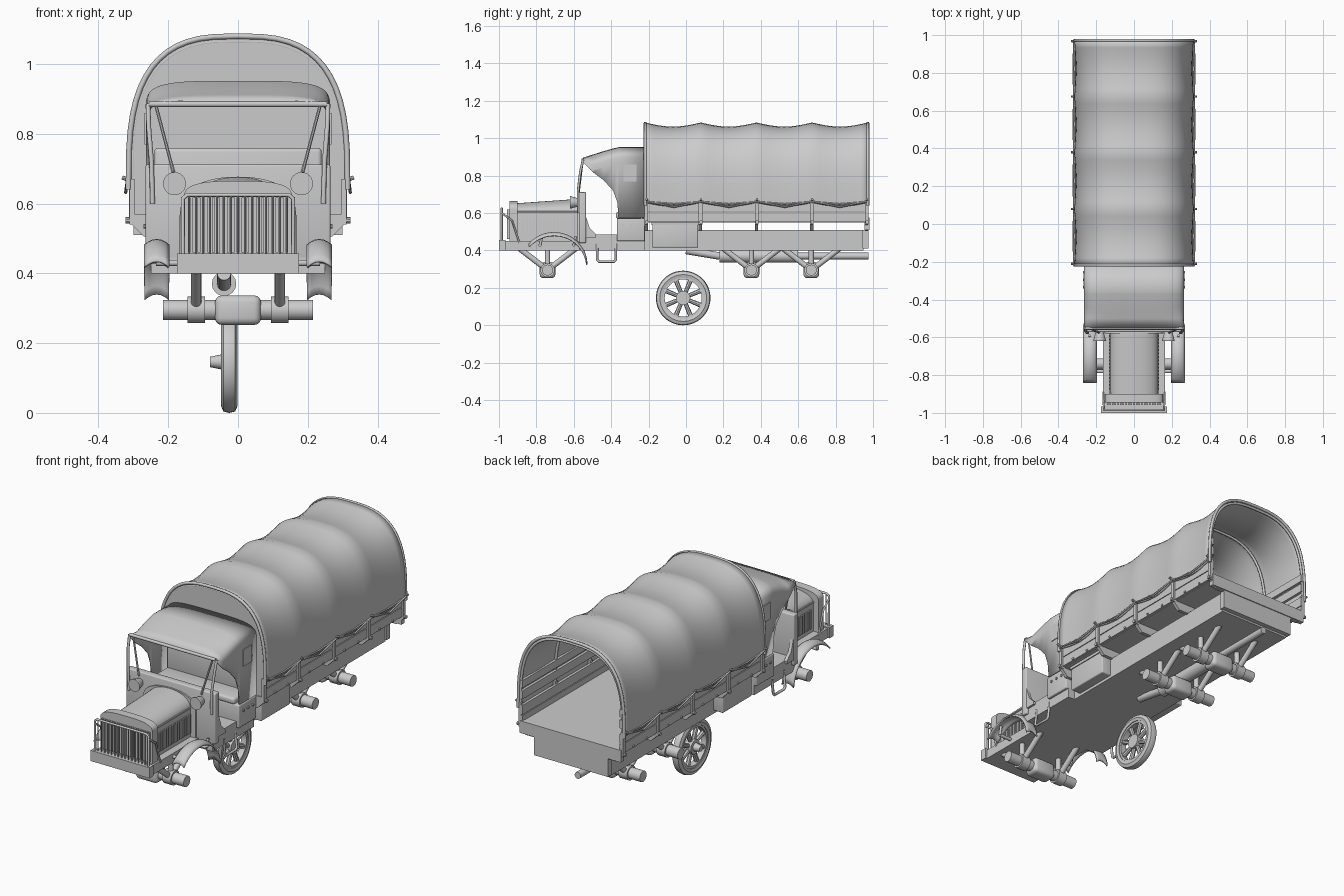
import bpy, bmesh, math
from mathutils import Vector

if "Cube" in bpy.data.objects:
    bpy.data.objects.remove(bpy.data.objects["Cube"])

GREY = bpy.data.materials.new("plain_grey")
GREY.use_nodes = True
GREY.diffuse_color = (0.6, 0.6, 0.6, 1)
GREY.node_tree.nodes["Principled BSDF"].inputs["Base Color"].default_value = (0.6, 0.6, 0.6, 1)


def finish(name, bm, angle=35):
    bmesh.ops.recalc_face_normals(bm, faces=bm.faces[:])
    me = bpy.data.meshes.new(name)
    bm.to_mesh(me)
    bm.free()
    me.materials.append(GREY)
    ob = bpy.data.objects.new(name, me)
    bpy.context.collection.objects.link(ob)
    bpy.ops.object.select_all(action='DESELECT')
    ob.select_set(True)
    bpy.context.view_layer.objects.active = ob
    bpy.ops.object.shade_smooth_by_angle(angle=math.radians(angle))
    return ob


def box(name, x, y, z, bevel=0):
    bm = bmesh.new()
    bmesh.ops.create_cube(bm, size=1)
    for v in bm.verts:
        v.co = [(r[0] + r[1]) / 2 + c * (r[1] - r[0]) for c, r in zip(v.co, (x, y, z))]
    if bevel:
        bmesh.ops.bevel(bm, geom=bm.edges[:], offset=bevel, segments=3, profile=0.5, affect='EDGES')
    return finish(name, bm)


def rod(name, a, b, r, r2=None, sides=16):
    a, b = Vector(a), Vector(b)
    bm = bmesh.new()
    bmesh.ops.create_cone(bm, cap_ends=True, segments=sides, radius1=r,
                          radius2=r if r2 is None else r2, depth=(b - a).length)
    turn = (b - a).to_track_quat('Z', 'Y')
    for v in bm.verts:
        v.co = turn @ v.co + (a + b) / 2
    return finish(name, bm)


def tube(name, pts, r, closed=False):
    cu = bpy.data.curves.new(name, 'CURVE')
    cu.dimensions = '3D'
    cu.bevel_depth, cu.bevel_resolution, cu.use_fill_caps = r, 2, True
    sp = cu.splines.new('POLY')
    sp.points.add(len(pts) - 1)
    for p, co in zip(sp.points, pts):
        p.co = (*co, 1)
    sp.use_cyclic_u = closed
    cu.materials.append(GREY)
    ob = bpy.data.objects.new(name, cu)
    bpy.context.collection.objects.link(ob)
    return ob


def loft(name, rows, cap=False, closed=False, thick=0, angle=35):
    bm = bmesh.new()
    vs = [[bm.verts.new(p) for p in row] for row in rows]
    n = len(rows[0])
    for a, b in zip(vs, vs[1:]):
        for i in range(n if closed else n - 1):
            j = (i + 1) % n
            bm.faces.new((a[i], a[j], b[j], b[i]))
    if cap:
        bm.faces.new(vs[0])
        bm.faces.new(vs[-1])
    ob = finish(name, bm, angle)
    if thick:
        m = ob.modifiers.new("thickness", 'SOLIDIFY')
        m.thickness, m.offset = thick, 0
    return ob


def arch(y, w, base, h, n, low, steps=28):
    """Rounded hoop section with straight legs down to low."""
    pts = [(w, y, low)]
    for i in range(steps + 1):
        a = math.pi * i / steps
        c, s = math.cos(a), math.sin(a)
        pts.append((math.copysign(abs(c) ** (2 / n), c) * w, y, base + h * max(s, 0) ** (2 / n)))
    return pts + [(-w, y, low)]


# Chassis, bumper and bed
box("front_chassis", (-.165, .165), (-.97, -.5), (.40, .45))
box("front_bumper", (-.175, .175), (-1, -.965), (.40, .457))
box("main_chassis", (-.21, .21), (-.36, .95), (.40, .51))
box("rear_sill", (-.22, .22), (.945, .975), (.41, .51))
box("bed_floor", (-.29, .29), (-.21, .975), (.55, .572))
BOWS = [-.21, .08, .38, .675, .968]
for y in BOWS:
    loft("bed_crossmember", [[(-.27, v, .505), (.27, v, .505), (.305, v, .54), (.305, v, .57), (-.305, v, .57),
                              (-.305, v, .54)] for v in (y - .012, y + .006)], True, True)
box("rear_bed_beam", (-.30, .30), (.955, .98), (.51, .575))

# Canvas cover with sagging panels between the hoops
rows = []
for k in range(33):
    t = k / 8
    sag = math.sin(math.pi * (t % 1))
    y = -.218 + k / 32 * 1.19
    rows.append(arch(y, .314 - .008 * sag, .66, .42 - .022 * sag, 2.9, .655 - .02 * sag, 36))
loft("canvas_cover", rows, thick=.008, angle=60)
bm = bmesh.new()
bm.faces.new([bm.verts.new(p) for p in arch(-.216, .312, .66, .417, 2.9, .56)])
finish("cover_front_panel", bm)
for y in BOWS:
    tube("cover_hoop", arch(y, .303, .66, .405, 2.9, .57), .007)
tube("rear_hem", arch(.972, .314, .66, .42, 2.9, .64), .008)
tube("front_hem", arch(-.218, .314, .66, .42, 2.9, .64), .008)

# Axles with hanging struts
for y in (-.74, .35, .67):
    rod("axle", (-.215, y, .295), (.215, y, .295), .029, sides=24)
    box("axle_housing", (-.066, .066), (y - .042, y + .042), (.252, .337), .02)
# Exhaust under the frame
rod("silencer", (-.04, .18, .37), (-.04, .60, .37), .035)
rod("tail_pipe", (-.04, .60, .37), (-.04, .975, .37), .018)
rod("drive_shaft", (-.04, .0, .40), (-.04, .18, .37), .02)

# Wheel standing beneath the frame
WC = Vector((-.025, -.015, .146))


def ring(name, section, steps=48):
    rr = [[(x, WC.y + r * math.cos(a), WC.z + r * math.sin(a)) for x, r in section]
          for a in (2 * math.pi * i / steps for i in range(steps + 1))]
    loft(name, rr, closed=True)


ring("tyre", [(-.045, .110), (-.049, .125), (-.042, .142), (-.025, .146), (-.008, .142), (-.001, .125), (-.005, .110)])
ring("wheel_rim", [(-.041, .099), (-.041, .112), (-.009, .112), (-.009, .099)])
rod("wheel_hub", (-.045, WC.y, WC.z), (-.005, WC.y, WC.z), .038, sides=24)
rod("hub_cap", (-.045, WC.y, WC.z), (-.08, WC.y, WC.z), .022, .015)
for i in range(8):
    a = math.pi * (i + .5) / 4
    d = Vector((0, math.cos(a), math.sin(a)))
    rod("wheel_spoke", WC + d * .03, WC + d * .104, .011, .013, 8)

# Bonnet, radiator and guard
loft("bonnet", [arch(y, .125, .60, h, 2.1, .44) for y, h in ((-.94, .05), (-.57, .076))], True, True, angle=30)
loft("radiator", [arch(y, .155, .615, .05, 3, .45) for y in (-.945, -.90)], True, True)
loft("bonnet_cowl", [arch(y, .155, .60, .077, 2.2, .44) for y in (-.58, -.565)], True, True)
for i in range(21):
    x = -.14 + .014 * i
    box("grille_bar", (x - .004, x + .004), (-.957, -.94), (.46, .618))
tube("guard_frame", [(-.158, -.985, .45), (-.158, -.985, .615), (-.145, -.985, .625), (.145, -.985, .625),
                     (.158, -.985, .615), (.158, -.985, .45)], .006)
for i in range(15):
    x = -.14 + .02 * i
    rod("guard_bar", (x, -.985, .45), (x, -.985, .625), .003, sides=6)

# Cab
box("dashboard_panel", (-.265, .265), (-.572, -.535), (.44, .712), .006)
box("cab_floor", (-.25, .25), (-.572, -.22), (.40, .485))
box("seat_base", (-.265, .265), (-.37, -.22), (.45, .572), .006)
box("seat_cushion", (-.24, .24), (-.375, -.235), (.57, .605), .012)
box("seat_back", (-.24, .24), (-.265, -.225), (.59, .76), .012)
loft("cab_back", [arch(y, .252, .85, .09, 4, .56) for y in (-.235, -.225)], True, True)
ROOF = ((-.55, .892, .872), (-.50, .908, .82), (-.44, .927, .775), (-.39, .941, .72),
        (-.368, .946, .66), (-.36, .948, .575), (-.22, .948, .575))
loft("cab_canopy", [arch(y, .26, max(top - .08, low), min(.08, top - low), 4, low) for y, top, low in ROOF],
     thick=.008, angle=50)
rod("canopy_front_rail", (-.255, -.552, .885), (.255, -.552, .885), .008)

# Parts mirrored on both sides
for s in (-1, 1):
    for y in (-.74, .35, .67):
        for d in (-.15, .15):
            rod("spring_strut", (s * .12, y, .295), (s * .12, y + d, .41), .015)
        rod("spring_post", (s * .12, y, .295), (s * .12, y, .41), .014)
        rod("spring_clamp", (s * .095, y, .295), (s * .145, y, .295), .038, sides=20)

    # Front mudguard
    rows = []
    for i in range(17):
        a = math.radians(140 - 135 * i / 16)
        y, z = -.705 + .175 * math.cos(a), .325 + .17 * math.sin(a)
        rows.append([(s * (.198 + .07 * j / 6), y, z - .016 * ((j - 3) / 3) ** 2) for j in range(7)])
    loft("front_mudguard", rows, thick=.007)
    for y in (-.78, -.60):
        rod("mudguard_arm", (s * .15, y, .43), (s * .235, y, .43), .009)
        rod("mudguard_stay", (s * .235, y, .43), (s * .235, y + .01, .475), .007)
    tube("guard_stay", [(s * .158, -.985, .60), (s * .163, -.93, .56), (s * .163, -.89, .44)], .005)

    # Bonnet side louvres
    for i in range(16):
        y = -.875 + .0185 * i
        box("bonnet_louvre", sorted((s * .12, s * .133)), (y, y + .010), (.475, .575))
    rod("bonnet_hinge", (s * .124, -.90, .605), (s * .124, -.575, .605), .005, sides=8)

    # Headlights and windscreen stays
    rod("headlight", (s * .182, -.57, .657), (s * .182, -.612, .657), .02, .032, 24)
    rod("headlight_rim", (s * .182, -.612, .657), (s * .182, -.62, .657), .033, sides=24)
    rod("windscreen_stay", (s * .185, -.575, .69), (s * .235, -.552, .88), .005, sides=8)
    tube("windscreen_post", [(s * .245, -.575, .60), (s * .248, -.577, .72), (s * .256, -.565, .82),
                             (s * .258, -.55, .885)], .007)
    tube("cab_step", [(s * .24, -.475, .48), (s * .255, -.475, .35), (s * .255, -.465, .34), (s * .255, -.385, .34),
                      (s * .255, -.375, .35), (s * .24, -.375, .48)], .007)
    loft("cowl_side", [[(x, -.55, .47), (x, -.55, .66), (x, -.535, .58), (x, -.515, .52), (x, -.48, .485),
                        (x, -.48, .47)] for x in (s * .245, s * .262)], True, True)
    box("canopy_window", sorted((s * .262, s * .268)), (-.335, -.265), (.77, .86))
    for y in (-.335, -.295, -.255):
        rod("seat_bolt", (s * .262, y, .535), (s * .271, y, .535), .007, sides=10)

    # Locker, side boards and inner rack
    box("side_locker", sorted((s * .19, s * .265)), (-.18, .065), (.415, .55), .006)
    box("locker_lid", sorted((s * .19, s * .27)), (-.185, .07), (.535, .55))
    for z, h in ((.553, .05), (.607, .05), (.69, .045), (.75, .04)):
        box("side_board", sorted((s * .288, s * .302)), (-.215, .975), (z, z + h))
    for y in BOWS:
        box("side_stake", sorted((s * .296, s * .311)), (y - .012, y + .008), (.54, .67))
        rod("stake_bolt", (s * .30, y, .552), (s * .322, y, .552), .009, sides=10)
        rod("rope_hook", (s * .305, y, .665), (s * .332, y, .675), .006, sides=8)
    for a, b in zip(BOWS, BOWS[1:]):
        m = (a + b) / 2
        tube("tie_rope", [(s * .318, a, .662), (s * .322, m, .632), (s * .318, b, .662)], .0045)
        tube("hem_rope", [(s * .316, a, .66), (s * .312, m, .648), (s * .316, b, .66)], .004)
        for y in (a + .09, b - .09):
            rod("board_bolt", (s * .30, y, .56), (s * .308, y, .56), .006, sides=8)
